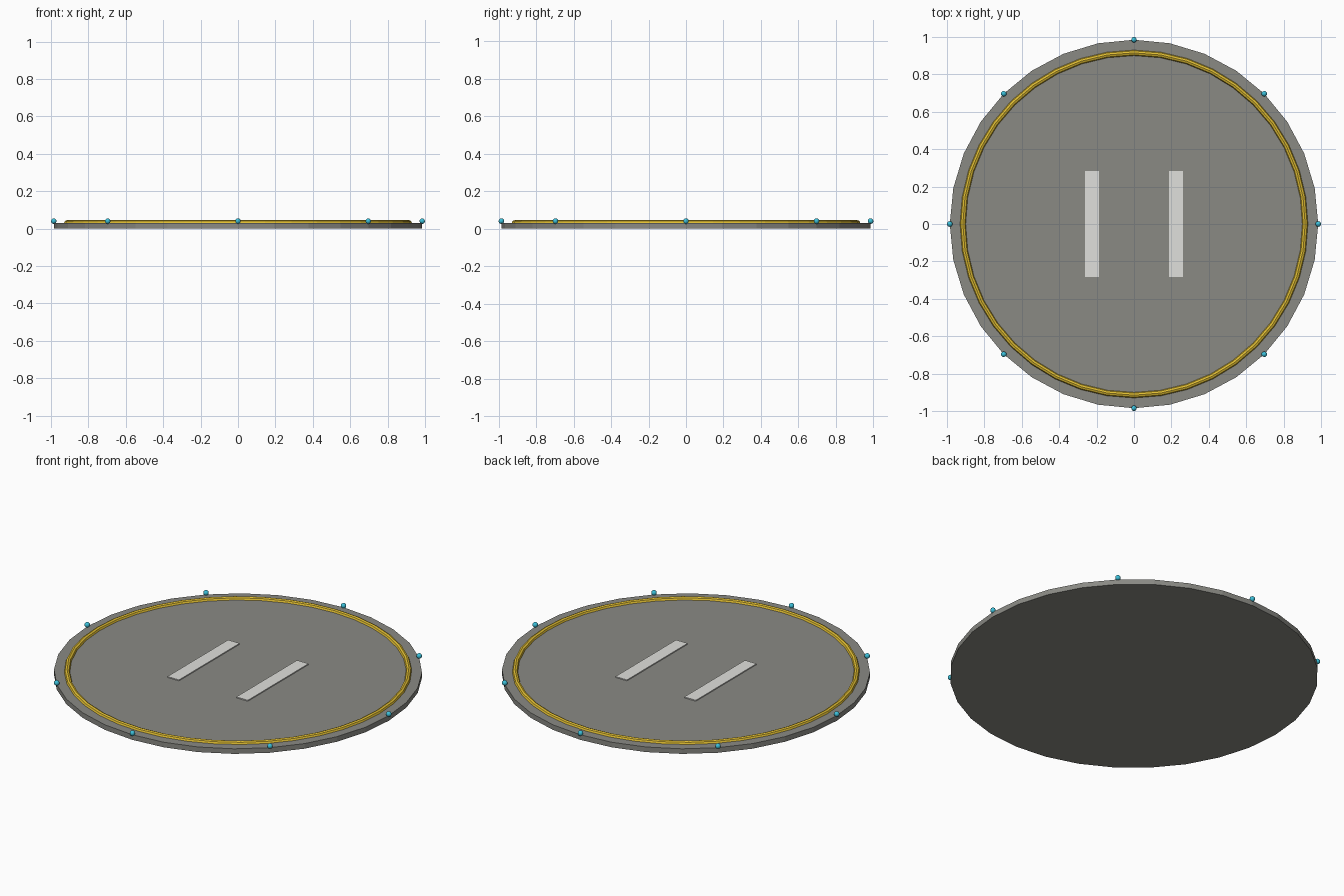
import bpy
import math

if "Cube" in bpy.data.objects:
    bpy.data.objects.remove(bpy.data.objects["Cube"])


def material(name, rgb):
    """Flat colour from 0-255 sRGB values."""
    m = bpy.data.materials.new(name)
    lin = [((c / 255 + 0.055) / 1.055) ** 2.4 for c in rgb]
    m.diffuse_color = (*lin, 1.0)
    m.use_nodes = True
    m.node_tree.nodes["Principled BSDF"].inputs["Base Color"].default_value = m.diffuse_color
    return m


CONCRETE = material("concrete_grey", (138, 138, 132))
YELLOW = material("safety_yellow", (225, 190, 50))
WHITE = material("marking_white", (224, 224, 220))
CYAN = material("lamp_cyan", (60, 192, 218))

PAD_R, PAD_H = 0.985, 0.03


def finish(name, mat):
    ob = bpy.context.object
    ob.name = name
    ob.data.name = name
    ob.data.materials.append(mat)
    return ob


def plate(name, x, width, length, mat):
    """Thin painted plate lying on the pad."""
    t = 0.008
    bpy.ops.mesh.primitive_cube_add(size=1, location=(x, 0, PAD_H + t / 2 - 0.002))
    bpy.context.object.scale = (width, length, t)
    bpy.ops.object.transform_apply(location=False, rotation=False, scale=True)
    return finish(name, mat)


# Round slab
bpy.ops.mesh.primitive_cylinder_add(vertices=32, radius=PAD_R, depth=PAD_H,
                                    location=(0, 0, PAD_H / 2))
finish("pad_slab", CONCRETE)

# Raised edge ring
bpy.ops.mesh.primitive_torus_add(major_segments=40, minor_segments=8,
                                 major_radius=0.915, minor_radius=0.015,
                                 location=(0, 0, PAD_H))
finish("edge_ring", YELLOW)

# Pair of touchdown bars
for side, label in ((-1, "left"), (1, "right")):
    plate(f"touchdown_bar_{label}", side * 0.225, 0.075, 0.566, WHITE)

# Rim lamps, evenly spaced
for i in range(8):
    a = i * math.tau / 8
    bpy.ops.mesh.primitive_uv_sphere_add(
        segments=10, ring_count=8, radius=0.015,
        location=(PAD_R * math.cos(a), PAD_R * math.sin(a), 0.04))
    bpy.ops.object.shade_smooth_by_angle(angle=math.radians(60))
    finish(f"rim_lamp_{i + 1}", CYAN)
